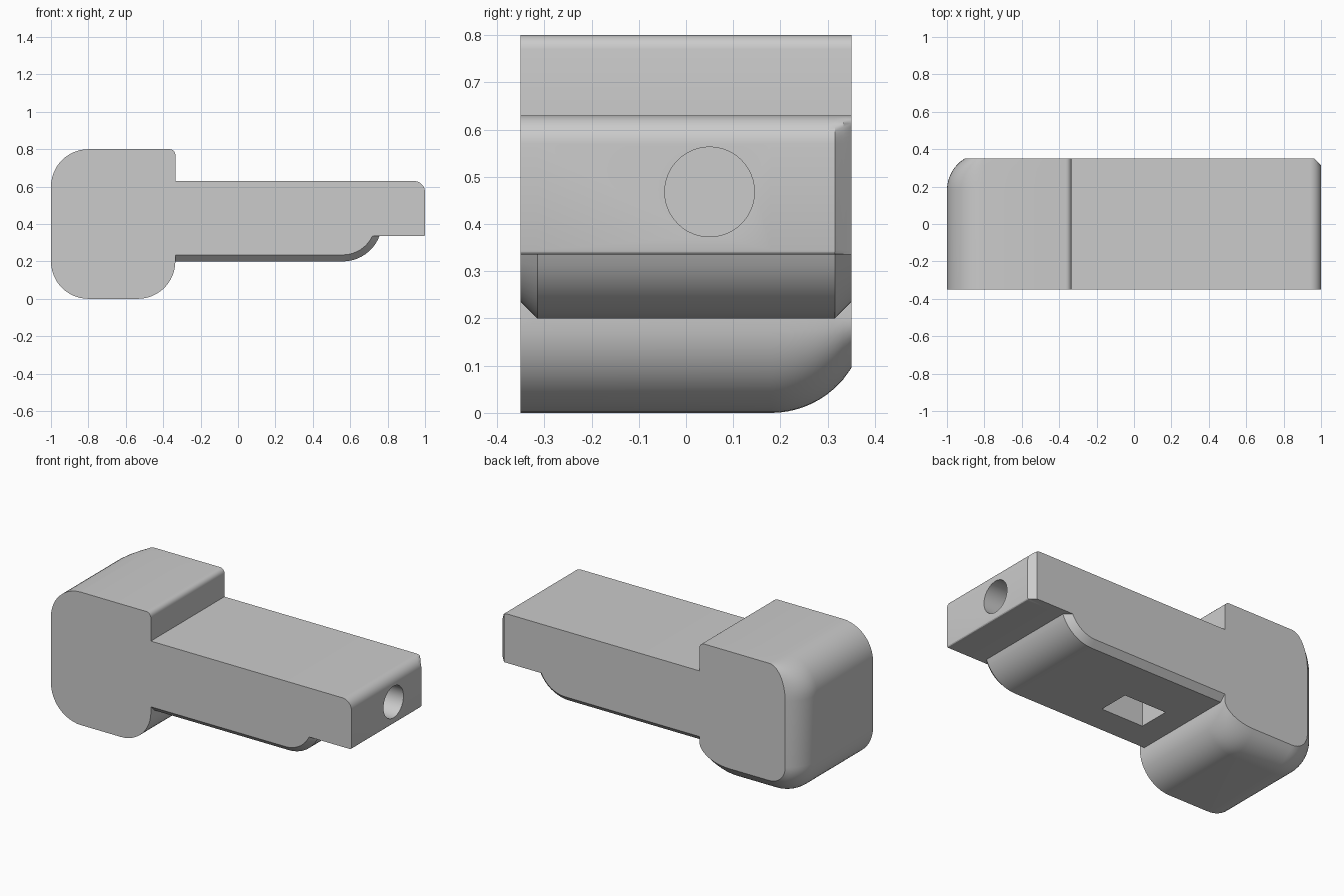
import bpy, bmesh
from math import sin, cos, pi, sqrt, radians, asin, degrees

if "Cube" in bpy.data.objects:
    bpy.data.objects.remove(bpy.data.objects["Cube"])

HALF = 0.35          # half width in y
HEAD_R = -0.335      # where the head meets the arm


def arc(cx, cz, rx, rz, a0, a1, n):
    return [(cx + rx * cos(radians(a0 + (a1 - a0) * i / n)),
             cz + rz * sin(radians(a0 + (a1 - a0) * i / n))) for i in range(n + 1)]


def section(round_in, chamfer, end_cut):
    """Side outline (x, z), anticlockwise, with insets for one y station."""
    d, r = round_in, 0.21 - chamfer
    pts = []
    # head: lower right, then arm underside
    pts += arc(-0.8, 0.2, 0.2 - d, 0.2 - d, 180, 270, 12)
    pts += arc(HEAD_R - 0.2, 0.2, 0.2, 0.2 - d, 270, 360, 12)
    pts += [(HEAD_R, 0.2 + chamfer)]
    pts += arc(0.56, 0.41, r, r, -90, degrees(asin(-0.075 / r)), 10)
    # arm end and top
    pts += arc(0.99, 0.345, 0.01, 0.01, 270, 360, 3)
    pts += arc(0.94, 0.57, 0.06, 0.06, 0, 90, 10)
    pts += [(HEAD_R, 0.63)]
    # head top
    pts += arc(HEAD_R - 0.03, 0.77, 0.03, 0.03, 0, 90, 5)
    pts += arc(-0.8, 0.6, 0.2 - d, 0.2, 90, 180, 12)
    return [(min(x, 1 - end_cut), z) for x, z in pts]


# Body: outlines lofted across the width
stations = [-HALF, -0.315] + [0.18 + 0.135 * i / 8 for i in range(9)] + [0.333, HALF]
bm = bmesh.new()
rings = []
for y in stations:
    t = max(0.0, y - 0.18)
    d = 0.2 - sqrt(0.04 - t * t)
    c = max(0.0, abs(y) - 0.315)
    e = max(0.0, y - 0.315)
    rings.append([bm.verts.new((x, y, z)) for x, z in section(d, c, e)])
n = len(rings[0])
for a, b in zip(rings, rings[1:]):
    for i in range(n):
        j = (i + 1) % n
        bm.faces.new((a[i], a[j], b[j], b[i]))
bm.faces.new(rings[0])
bm.faces.new(rings[-1][::-1])
bmesh.ops.remove_doubles(bm, verts=bm.verts, dist=1e-5)
bmesh.ops.dissolve_degenerate(bm, edges=bm.edges, dist=1e-5)
bmesh.ops.recalc_face_normals(bm, faces=bm.faces)
mesh = bpy.data.meshes.new("latch_body")
bm.to_mesh(mesh)
bm.free()
body = bpy.data.objects.new("latch_body", mesh)
bpy.context.collection.objects.link(body)

# Cutters: round hole in the end, square pocket underneath
bpy.ops.mesh.primitive_cylinder_add(vertices=48, radius=0.095, depth=0.7,
                                    location=(0.75, 0.05, 0.468), rotation=(0, pi / 2, 0))
hole = bpy.context.object
hole.name = "end_hole_cutter"
bpy.ops.mesh.primitive_cube_add(size=1, location=(-0.04, -0.05, 0.26))
pocket = bpy.context.object
pocket.name = "pocket_cutter"
pocket.scale = (0.28, 0.19, 0.32)

bpy.context.view_layer.objects.active = body
for cutter in (hole, pocket):
    cutter.hide_render = True
    mod = body.modifiers.new(cutter.name, 'BOOLEAN')
    mod.operation = 'DIFFERENCE'
    mod.solver = 'EXACT'
    mod.object = cutter
    bpy.ops.object.modifier_apply(modifier=mod.name)
for cutter in (hole, pocket):
    bpy.data.objects.remove(cutter)

# Smooth curves, crisp edges
bpy.ops.object.select_all(action='DESELECT')
body.select_set(True)
bpy.context.view_layer.objects.active = body
bpy.ops.object.shade_smooth_by_angle(angle=radians(25))
